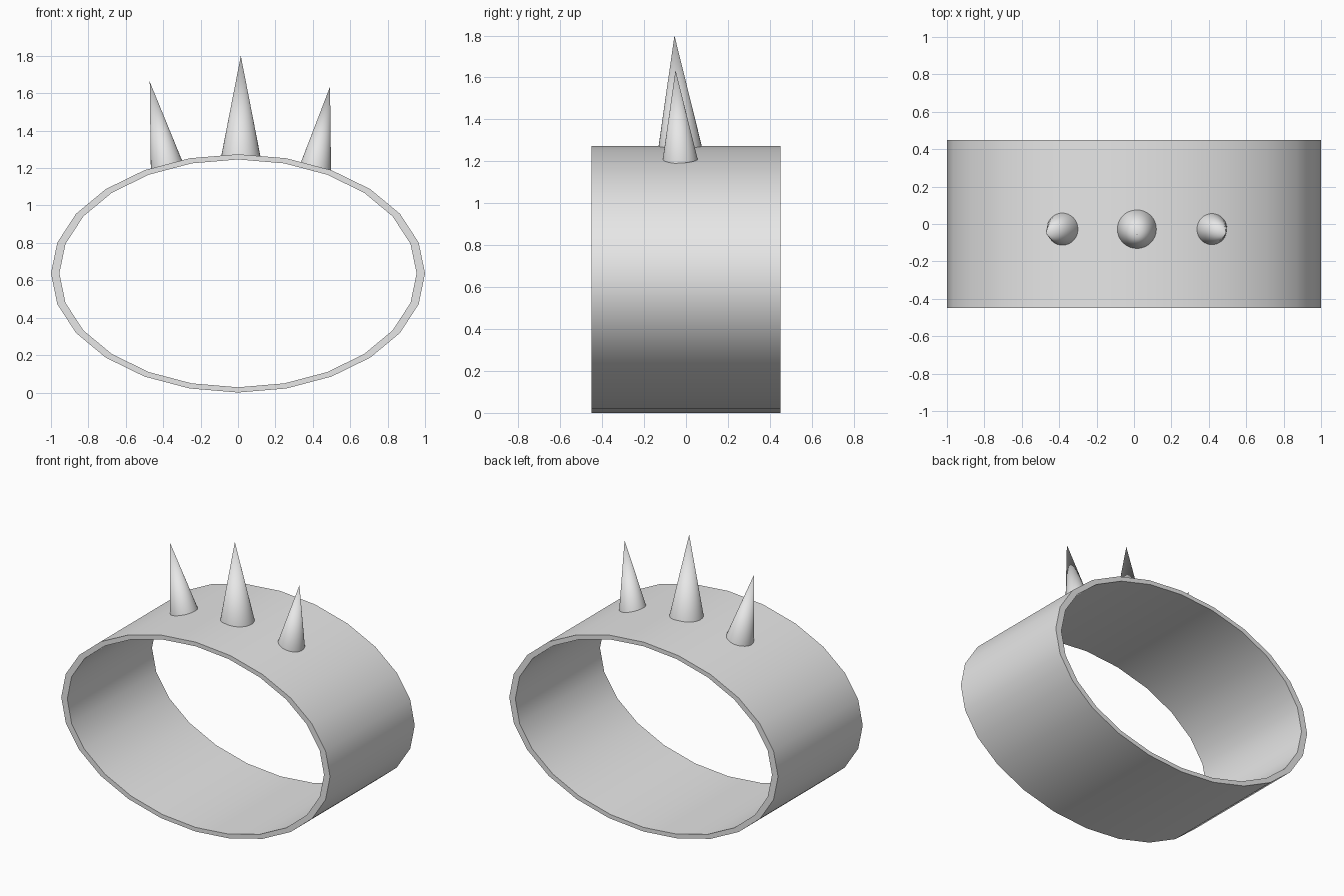
import bpy, bmesh, math
from mathutils import Vector

cube = bpy.data.objects.get("Cube")
if cube:
    bpy.data.objects.remove(cube, do_unlink=True)

metal = bpy.data.materials.new("grey metal")
metal.use_nodes = True
colour = (0.8, 0.8, 0.8, 1)
metal.diffuse_color = colour
metal.node_tree.nodes["Principled BSDF"].inputs["Base Color"].default_value = colour


def finish(name, bm):
    """Turn a bmesh into a smooth object with sharp rims."""
    bmesh.ops.recalc_face_normals(bm, faces=bm.faces)
    mesh = bpy.data.meshes.new(name)
    bm.to_mesh(mesh)
    bm.free()
    mesh.materials.append(metal)
    obj = bpy.data.objects.new(name, mesh)
    bpy.context.collection.objects.link(obj)
    bpy.ops.object.select_all(action='DESELECT')
    obj.select_set(True)
    bpy.context.view_layer.objects.active = obj
    bpy.ops.object.shade_smooth_by_angle(angle=math.radians(40))
    return obj


# Oval band: a rectangular section swept round an ellipse
SIDES, HALF_WIDTH, CENTRE_Z = 24, 0.45, 0.637
bm = bmesh.new()
section = [(1.0, 0.637, -1), (1.0, 0.637, 1), (0.955, 0.609, 1), (0.955, 0.609, -1)]
rings = []
for i in range(SIDES):
    a = math.tau * i / SIDES
    rings.append([bm.verts.new((rx * math.cos(a), s * HALF_WIDTH, CENTRE_Z + rz * math.sin(a)))
                  for rx, rz, s in section])
for i in range(SIDES):
    p, q = rings[i], rings[(i + 1) % SIDES]
    for j in range(4):
        k = (j + 1) % 4
        bm.faces.new((p[j], p[k], q[k], q[j]))
finish("band", bm)


# Spikes: leaning cones with their bases sunk into the band
def spike(name, base, tip, radius):
    base, tip = Vector(base), Vector(tip)
    axis = tip - base
    bm = bmesh.new()
    bmesh.ops.create_cone(bm, cap_ends=True, segments=32, radius1=radius,
                          radius2=0, depth=axis.length)
    bmesh.ops.remove_doubles(bm, verts=bm.verts, dist=0.0001)
    obj = finish(name, bm)
    obj.location = (base + tip) / 2
    obj.rotation_mode = 'QUATERNION'
    obj.rotation_quaternion = axis.to_track_quat('Z', 'Y')


spike("middle_spike", (0.015, -0.028, 1.257), (0.015, -0.055, 1.8), 0.106)
spike("right_spike", (-0.381, -0.028, 1.215), (-0.472, -0.048, 1.662), 0.087)
spike("left_spike", (0.415, -0.028, 1.206), (0.492, -0.05, 1.635), 0.084)
